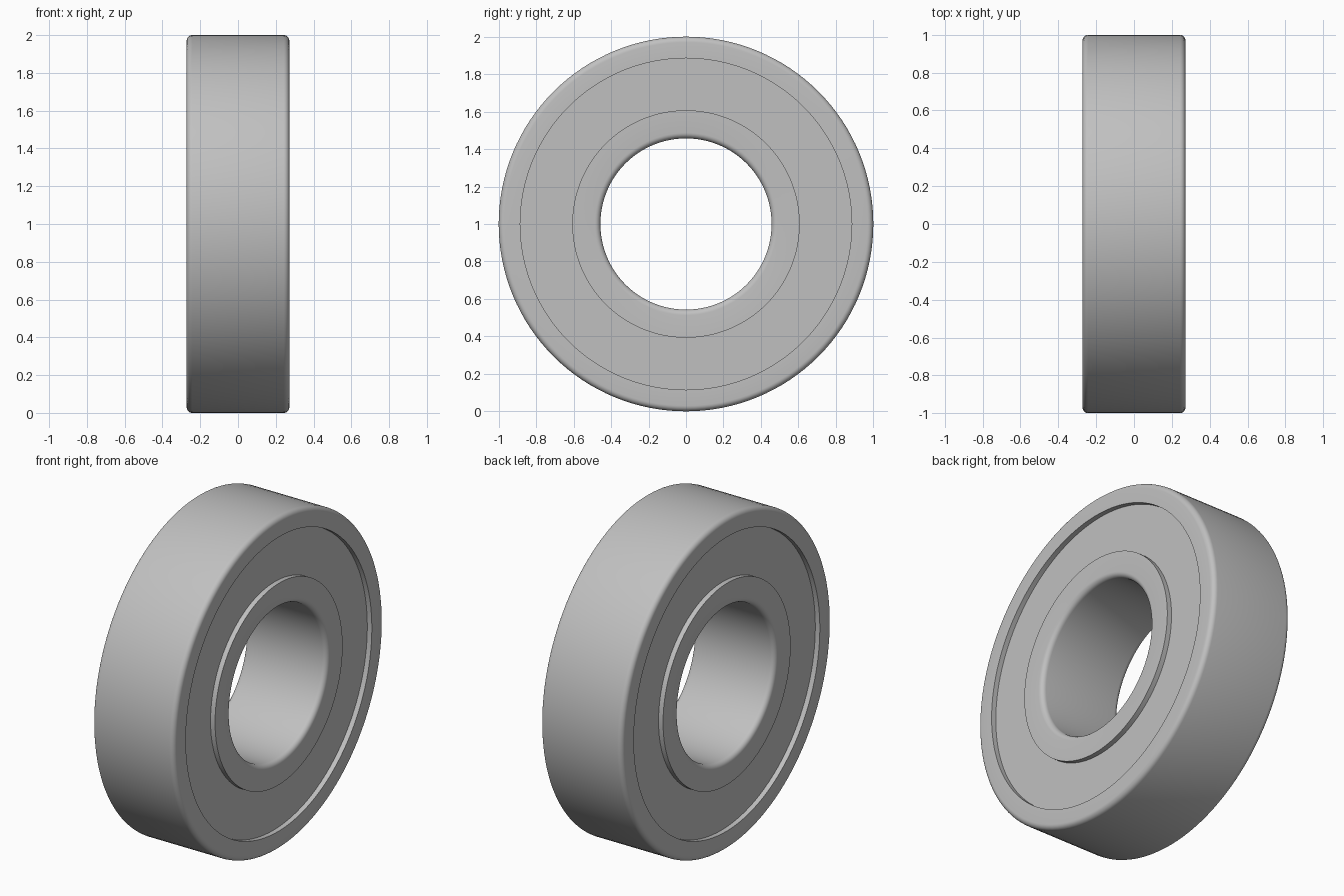
import bpy, bmesh
from math import pi, sin, cos, radians
from mathutils import Vector

cube = bpy.data.objects.get("Cube")
if cube:
    bpy.data.objects.remove(cube, do_unlink=True)

HALF_WIDTH = 0.272
FILLET = 0.03
RECESS = 0.03
CENTRE = Vector((0, 0, 1))

steel = bpy.data.materials.new("steel grey")
steel.use_nodes = True
colour = (0.53, 0.53, 0.53, 1)
steel.diffuse_color = colour
steel.node_tree.nodes["Principled BSDF"].inputs["Base Color"].default_value = colour


def ring(name, inner, outer, half, round_inner=0, round_outer=0, steps=128):
    """Turn a rectangular section with rounded corners about the x axis."""
    corners = [(half, outer, round_outer, 1, 1, 0), (-half, outer, round_outer, -1, 1, 90),
               (-half, inner, round_inner, -1, -1, 180), (half, inner, round_inner, 1, -1, 270)]
    section = []
    for x, r, fillet, sx, sr, start in corners:
        count = 6 if fillet else 0
        for i in range(count + 1):
            a = radians(start + 90 * i / max(count, 1))
            section.append((x - sx * fillet + fillet * cos(a),
                            r - sr * fillet + fillet * sin(a)))

    bm = bmesh.new()
    loops = []
    for k in range(steps):
        t = 2 * pi * k / steps
        loops.append([bm.verts.new(CENTRE + Vector((x, r * sin(t), r * cos(t))))
                      for x, r in section])
    n = len(section)
    for k in range(steps):
        a, b = loops[k], loops[(k + 1) % steps]
        for i in range(n):
            j = (i + 1) % n
            bm.faces.new((a[i], a[j], b[j], b[i]))
    bmesh.ops.recalc_face_normals(bm, faces=bm.faces)
    mesh = bpy.data.meshes.new(name)
    bm.to_mesh(mesh)
    bm.free()
    mesh.materials.append(steel)
    obj = bpy.data.objects.new(name, mesh)
    bpy.context.collection.objects.link(obj)
    bpy.ops.object.select_all(action="DESELECT")
    obj.select_set(True)
    bpy.context.view_layer.objects.active = obj
    bpy.ops.object.shade_smooth_by_angle(angle=radians(35))


# Outer and inner races, with the exposed rims rounded
ring("outer_race", 0.885, 1.0, HALF_WIDTH, round_outer=FILLET)
ring("inner_race", 0.457, 0.607, HALF_WIDTH, round_inner=FILLET)
# Recessed shield closing the gap between the races
ring("shield", 0.607, 0.885, HALF_WIDTH - RECESS)
